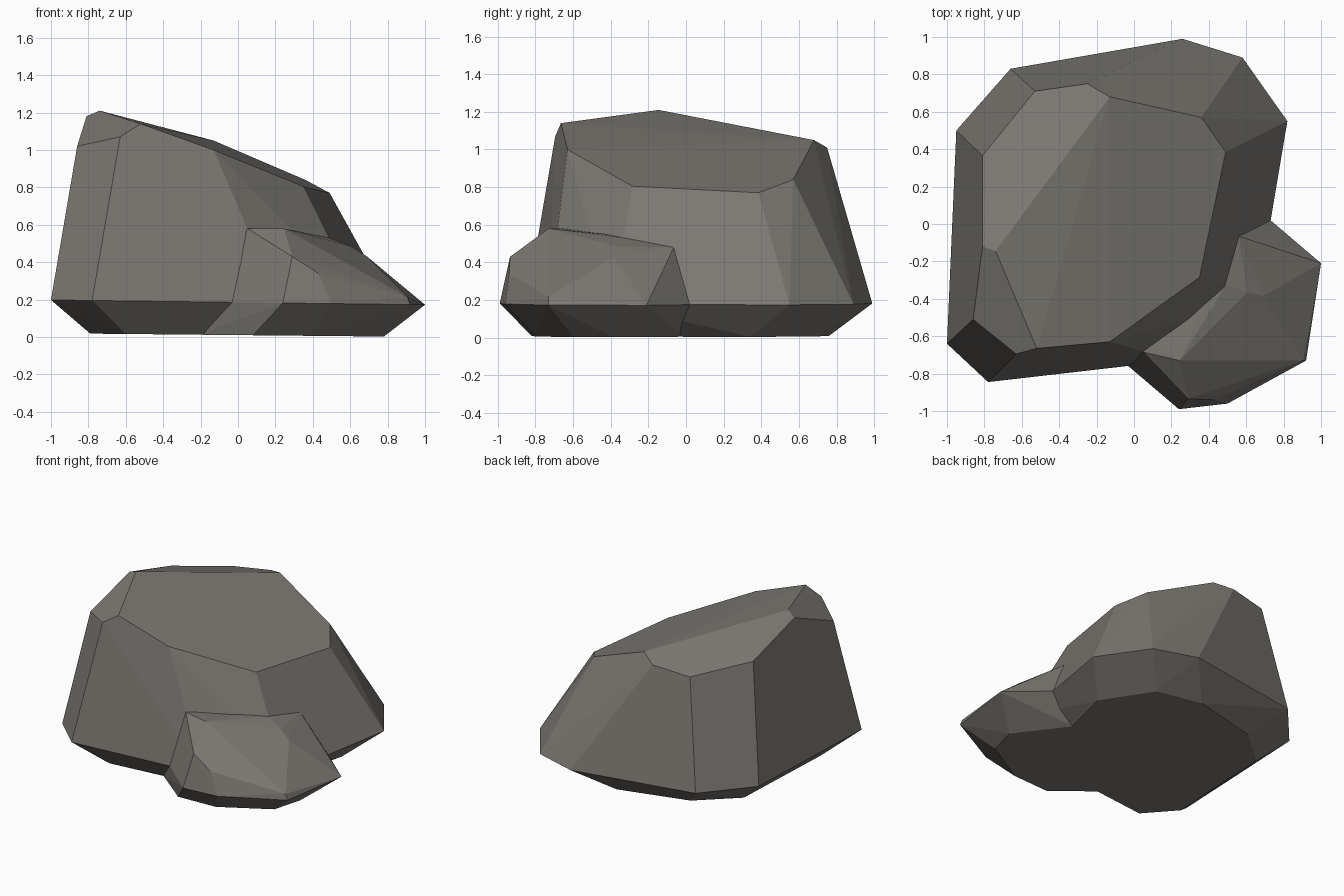
import bpy, bmesh

if "Cube" in bpy.data.objects:
    bpy.data.objects.remove(bpy.data.objects["Cube"])

stone = bpy.data.materials.new("warm grey stone")
stone.diffuse_color = (0.20, 0.188, 0.17, 1)
stone.use_nodes = True
stone.node_tree.nodes["Principled BSDF"].inputs["Base Color"].default_value = stone.diffuse_color


def chiselled_rock(name, base, rim, crown):
    """Faceted rock: convex hull of an undercut base, a wide rim and a crown."""
    bm = bmesh.new()
    for x, y in base:
        bm.verts.new((x, y, 0.01 - 0.01 * x))
    for x, y in rim:
        bm.verts.new((x, y, 0.185 - 0.013 * x))
    for p in crown:
        bm.verts.new(p)
    res = bmesh.ops.convex_hull(bm, input=bm.verts[:])
    loose = {g for g in res["geom_interior"] + res["geom_unused"]
             if isinstance(g, bmesh.types.BMVert)}
    bmesh.ops.delete(bm, geom=list(loose), context='VERTS')
    # merge nearly coplanar triangles into broad facets
    bmesh.ops.dissolve_limit(bm, angle_limit=0.04, verts=bm.verts[:], edges=bm.edges[:])
    bmesh.ops.recalc_face_normals(bm, faces=bm.faces[:])
    me = bpy.data.meshes.new(name)
    bm.to_mesh(me)
    bm.free()
    me.materials.append(stone)
    ob = bpy.data.objects.new(name, me)
    bpy.context.collection.objects.link(ob)
    return ob


# large boulder with a sloping top
chiselled_rock(
    "large_boulder",
    base=[(.61, .345), (.38, .69), (.04, .76), (-.48, .63), (-.75, .39),
          (-.79, -.45), (-.6, -.66), (.08, -.575), (.45, -.3)],
    rim=[(-1, -.64), (-.95, .5), (-.66, .83), (.26, .99), (.58, .89),
         (.82, .55), (.66, -.4), (.22, -.73), (-.78, -.845)],
    crown=[(-.53, .71, .98), (-.25, .75, 1.01), (-.13, .68, 1.05),
           (.36, .57, .84), (.49, .385, .77), (.35, -.285, .805),
           (-.13, -.63, 1.0), (-.52, -.665, 1.14), (-.63, -.695, 1.07),
           (-.86, -.51, 1.02), (-.81, -.12, 1.18), (-.74, -.145, 1.21),
           (-.81, .365, 1.04)])

# small boulder leaning against its front right corner
chiselled_rock(
    "small_boulder",
    base=[(.51, -.03), (.78, -.38), (.72, -.6), (.38, -.8), (.08, -.82),
          (-.21, -.59)],
    rim=[(.73, .02), (1, -.21), (.92, -.73), (.5, -.96), (.24, -.99),
         (-.03, -.76)],
    crown=[(.245, -.73, .58), (.29, -.935, .43), (.43, -.94, .34),
           (.905, -.73, .215), (.69, -.385, .43), (.605, -.365, .485),
           (.56, -.065, .48), (.05, -.685, .58), (.49, -.33, .53),
           (.0, -.62, .58), (.44, -.28, .535), (.5, -.03, .48)])
